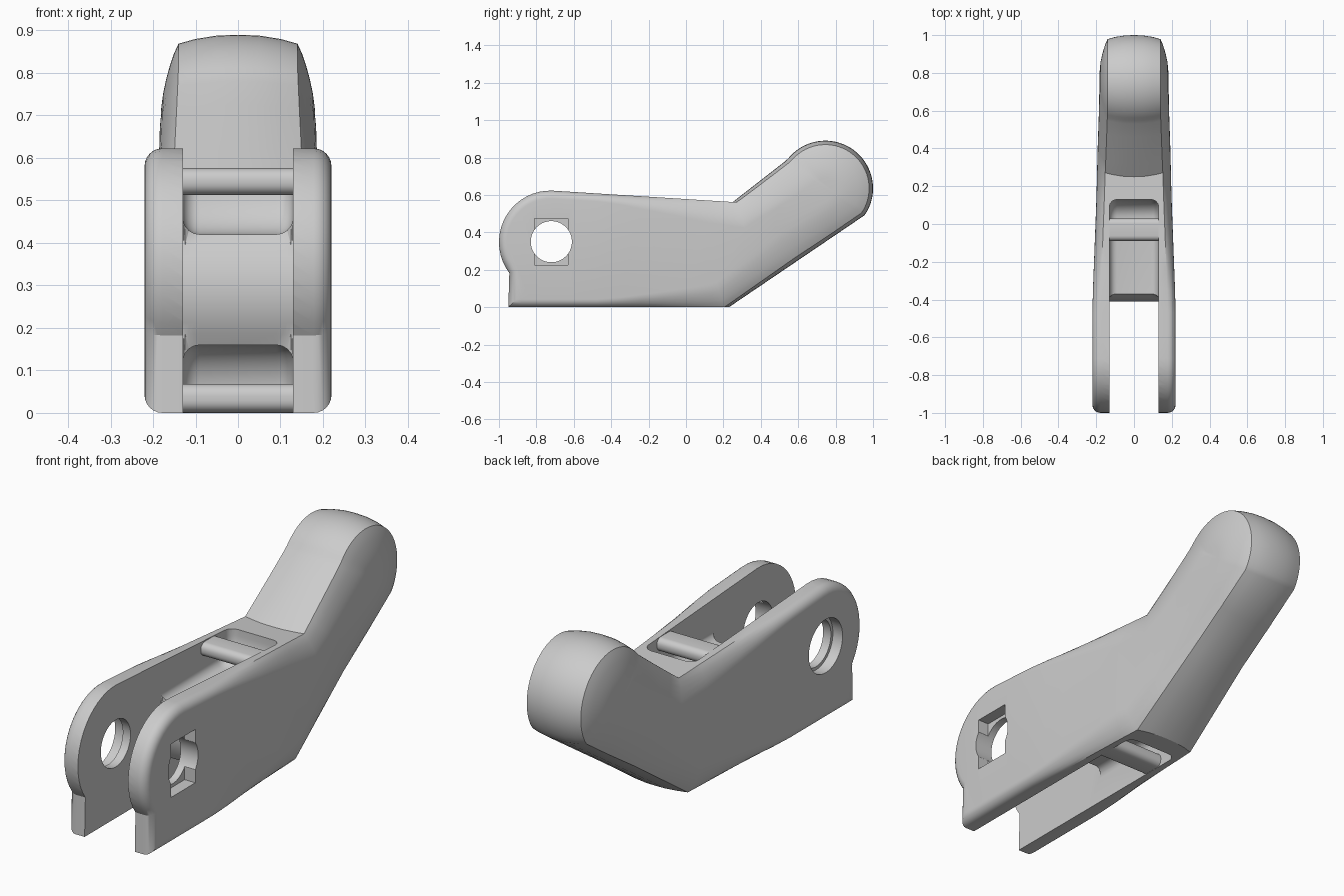
import bpy, bmesh, math
from mathutils import Vector

if "Cube" in bpy.data.objects:
    bpy.data.objects.remove(bpy.data.objects["Cube"])

grey = bpy.data.materials.new("plain grey")
grey.diffuse_color = (0.6, 0.6, 0.6, 1)
grey.use_nodes = True
grey.node_tree.nodes["Principled BSDF"].inputs["Base Color"].default_value = grey.diffuse_color


def finish(name, bm):
    bmesh.ops.recalc_face_normals(bm, faces=bm.faces[:])
    if bm.calc_volume(signed=True) < 0:
        bmesh.ops.reverse_faces(bm, faces=bm.faces[:])
    me = bpy.data.meshes.new(name)
    bm.to_mesh(me)
    bm.free()
    ob = bpy.data.objects.new(name, me)
    bpy.context.collection.objects.link(ob)
    me.materials.append(grey)
    return ob


def miters(pts):
    """Inward offset direction at each point of a clockwise outline."""
    P, out = [Vector(p) for p in pts], []
    for i in range(len(P)):
        d1 = (P[i] - P[i - 1]).normalized()
        d2 = (P[(i + 1) % len(P)] - P[i]).normalized()
        a, b = Vector((d1.y, -d1.x)), Vector((d2.y, -d2.x))
        out.append((a + b) / (1 + a.dot(b)))
    return out


def loft(name, pts, side, crown, blend, rings_a, rings_b, paired):
    """Sweep a yz outline over x; each ring is (x, crown drop, side inset), mixed per point."""
    n = len(pts)
    mirror = lambda r: [(-q[0], q[1], q[2]) for q in reversed(r) if q[0] > 0] + r
    bm = bmesh.new()
    loops = []
    for ra, rb in zip(mirror(rings_a), mirror(rings_b)):
        loop = []
        for p, m, u, t in zip(pts, side, crown, blend):
            x, c, s = [a + (b - a) * t for a, b in zip(ra, rb)]
            q = Vector(p) + u * c + m * s
            loop.append(bm.verts.new((x, q.x, q.y)))
        loops.append(loop)
    for A, B in zip(loops, loops[1:]):
        for i in range(n):
            j = (i + 1) % n
            bm.faces.new((A[i], A[j], B[j], B[i]))
    for L in (loops[0], loops[-1]):
        if paired:
            for i in range(n // 2 - 1):
                bm.faces.new((L[i], L[i + 1], L[n - 2 - i], L[n - 1 - i]))
        else:
            bm.faces.new(L)
    bmesh.ops.triangulate(bm, faces=bm.faces[:])
    return finish(name, bm)


def box(name, lo, hi, bevel=0):
    bm = bmesh.new()
    bmesh.ops.create_cube(bm, size=1)
    for v in bm.verts:
        v.co = [(l + h) / 2 + c * (h - l) for l, h, c in zip(lo, hi, v.co)]
    if bevel:
        along = [e for e in bm.edges if abs(e.verts[0].co.x - e.verts[1].co.x) > 0.01]
        bmesh.ops.bevel(bm, geom=along, offset=bevel, segments=6, profile=0.5, affect='EDGES')
    return finish(name, bm)


def cylinder(name, r, x0, x1):
    bpy.ops.mesh.primitive_cylinder_add(vertices=64, radius=r, depth=x1 - x0,
                                        location=((x0 + x1) / 2, -0.72, 0.35),
                                        rotation=(0, math.pi / 2, 0))
    ob = bpy.context.object
    ob.name = name
    return ob


def arc(cy, cz, r, angles, rz=None):
    return [(cy + r * math.cos(math.radians(a)), cz + (rz or r) * math.sin(math.radians(a)))
            for a in angles]


def line(a, b, n):
    return [(a[0] + (b[0] - a[0]) * i / n, a[1] + (b[1] - a[1]) * i / n) for i in range(1, n + 1)]


# Side profile: upper and lower chains with matching stations
K = 18
top_kink, low_kink = (0.25, 0.562), (0.23, 0)
upper = arc(-0.725, 0.348, 0.275, [217 - 130 * i / (K - 1) for i in range(K)])
upper += line(upper[-1], top_kink, 8)
upper += line(top_kink, (0.53, 0.78), 4)
upper += arc(0.745, 0.635, 0.255, [145.4 - 4.87 * i for i in range(1, 19)])
lower = [(-0.95, 0)] + [(-0.88 + 0.17 * i / (K - 2), 0) for i in range(K - 1)]
lower += line(lower[-1], low_kink, 8)
lower += line(low_kink, (0.953, 0.49), 4)
lower += arc(0.745, 0.635, 0.255, [-34.6 + 4.87 * i for i in range(1, 19)])
profile = upper + lower[::-1]
blend = [min(1, max(0, y + 0.42)) for y, z in profile]

# Offset directions: radial on the round tip, crown only on the handle
side = miters(profile)
hub = Vector((0.745, 0.635))
crown = []
for i, p in enumerate(profile):
    to_hub = hub - Vector(p)
    if to_hub.length < 0.27:
        side[i] = to_hub.normalized()
    if math.dist(p, top_kink) < 0.001:
        crown.append(Vector((1.5, -0.09)))
    elif math.dist(p, low_kink) < 0.001:
        crown.append(Vector((-1.78, 0)))
    else:
        crown.append(side[i] if p[0] > 0.25 else Vector((0, 0)))

# Rings: rounded plate at the clevis, crowned and bulging at the handle
Q = [math.radians(15 * i) for i in range(1, 7)]
plate = [(0, 0, 0), (0.06, 0, 0), (0.12, 0, 0), (0.178, 0, 0)]
plate += [(0.178 + 0.042 * math.sin(a), 0, 0.042 * (1 - math.cos(a))) for a in Q]
handle = [(0, 0, 0), (0.05, 0.002, 0), (0.1, 0.01, 0), (0.14, 0.021, 0)]
handle += [(0.14 + 0.042 * math.sin(a), 0.021, 0.18 * (1 - math.cos(a)) ** 0.6) for a in Q]
body = loft("lever_body", profile, side, crown, blend, plate, handle, True)

# Slot cutter with a curved inner wall and two channels turning outward
top = [(-1.2, 0.8), (0.13, 0.8)] + arc(0.03, 0.54, 0.1, range(0, -91, -10), 0.12)
top += [(-0.37, 0.42)]
wall = [(-0.41 + 0.04 * s * s, 0.29 + 0.13 * s)
        for s in (0.8, 0.6, 0.4, 0.2, 0, -0.2, -0.4, -0.6, -0.8)]
cut = top + wall + [(y, 0.58 - z) for y, z in reversed(top)]
soft = [1 if y > -0.375 else 0 for y, z in cut]
fillet = [(0.0, 0, 0)] + [(0.09 + 0.04 * math.sin(a), 0, 0.04 * (1 - math.cos(a)))
                          for a in [math.radians(d) for d in (0, 20, 40, 60, 75, 90)]]
straight = [(x, 0, 0) for x, c, s in fillet]
flat = [Vector((0, 0))] * len(cut)
cutters = [loft("slot_cutter", cut, miters(cut), flat, soft, straight, fillet, False),
           cylinder("pin_hole_cutter", 0.11, -0.4, 0.4),
           cylinder("counterbore_cutter", 0.125, -0.4, -0.17),
           box("nut_pocket_cutter", (0.165, -0.81, 0.225), (0.4, -0.63, 0.475))]

for c in cutters:
    c.hide_render = True
    m = body.modifiers.new(c.name, 'BOOLEAN')
    m.operation = 'DIFFERENCE'
    m.solver = 'EXACT'
    m.use_self = True
    m.object = c
    bpy.context.view_layer.objects.active = body
    bpy.ops.object.modifier_apply(modifier=m.name)
    bpy.data.objects.remove(c)

# Cross bars over the channels
bars = [box("top_bar", (-0.135, -0.09, 0.513), (0.135, 0.03, 0.576), 0.028),
        box("bottom_bar", (-0.135, -0.09, 0.001), (0.135, 0.03, 0.068), 0.028)]

bpy.ops.object.select_all(action='DESELECT')
for ob in [body] + bars:
    ob.select_set(True)
bpy.context.view_layer.objects.active = body
bpy.ops.object.shade_smooth_by_angle(angle=math.radians(30))
